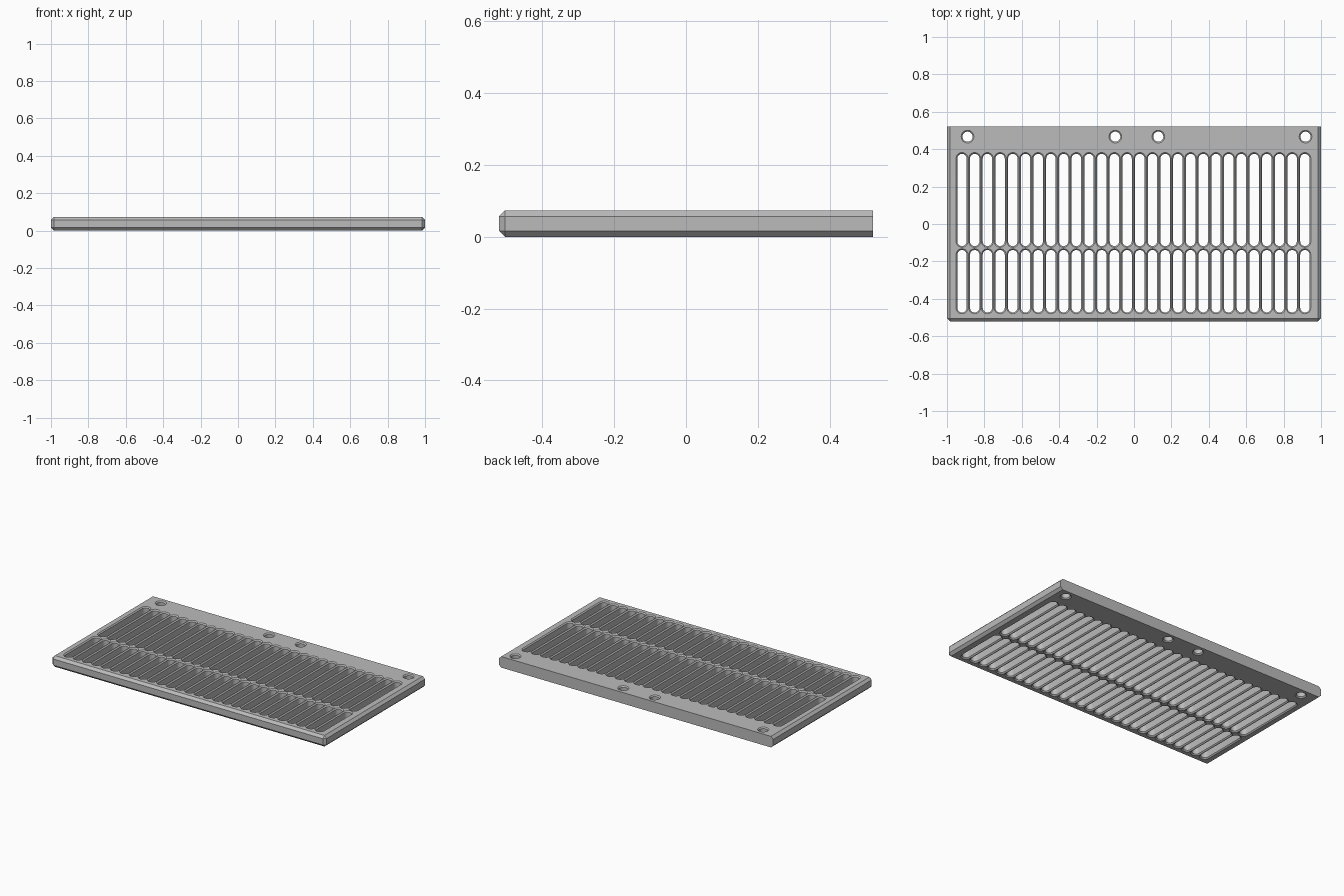
import bpy, bmesh, math

cube = bpy.data.objects.get("Cube")
if cube:
    bpy.data.objects.remove(cube, do_unlink=True)

W, D, H = 2.0, 1.04, 0.073      # plate size
EDGE, LIP = 0.016, 0.007        # chamfers of the rim and of the openings
COLUMNS, PITCH = 28, 0.0679

grey = bpy.data.materials.new("plain grey")
grey.use_nodes = True
colour = (0.5, 0.5, 0.5, 1)
grey.diffuse_color = colour
grey.node_tree.nodes["Principled BSDF"].inputs["Base Color"].default_value = colour


def make_object(name, bm):
    bmesh.ops.recalc_face_normals(bm, faces=bm.faces)
    mesh = bpy.data.meshes.new(name)
    bm.to_mesh(mesh)
    bm.free()
    mesh.materials.append(grey)
    obj = bpy.data.objects.new(name, mesh)
    bpy.context.collection.objects.link(obj)
    return obj


def outline(x, y0, y1, r, steps=12):
    """Capsule between two arc centres; a circle if they coincide."""
    points = []
    for start, y in ((0, y1), (math.pi, y0)):
        for i in range(steps + (y0 != y1)):
            a = start + math.pi * i / steps
            points.append((x + r * math.cos(a), y + r * math.sin(a)))
    return points


def add_opening(bm, x, y0, y1, r, lip):
    """Through-hole cutter flaring out at both surfaces."""
    over = 0.001
    loops = []
    for z, radius in ((-over, r + lip + over), (lip, r),
                      (H - lip, r), (H + over, r + lip + over)):
        loops.append([bm.verts.new((px, py, z)) for px, py in outline(x, y0, y1, radius)])
    for low, high in zip(loops, loops[1:]):
        for i in range(len(low)):
            j = (i + 1) % len(low)
            bm.faces.new((low[i], low[j], high[j], high[i]))
    bm.faces.new(loops[0][::-1])
    bm.faces.new(loops[-1])


# Plate: chamfered all round except at the square back face
bm = bmesh.new()
bmesh.ops.create_cube(bm, size=1)
for v in bm.verts:
    v.co = (v.co.x * W, v.co.y * D, (v.co.z + 0.5) * H)
rim = [e for e in bm.edges
       if not all(v.co.y > 0 for v in e.verts)]
bmesh.ops.bevel(bm, geom=rim, offset=EDGE, segments=1, affect='EDGES')
plate = make_object("vent_plate", bm)

# Openings: two rows of long slots and the mounting holes at the back
bm = bmesh.new()
SLOT_R = 0.025
for i in range(COLUMNS):
    x = -0.003 + (i - (COLUMNS - 1) / 2) * PITCH
    for front, back in ((-0.48, -0.132), (-0.125, 0.382)):
        inset = SLOT_R + LIP
        add_opening(bm, x, front + inset, back - inset, SLOT_R, LIP)
for x in (-0.89, -0.10, 0.13, 0.917):
    add_opening(bm, x, 0.467, 0.467, 0.027, LIP)
cutter = make_object("opening_cutter", bm)
cutter.hide_render = True

cut = plate.modifiers.new("openings", 'BOOLEAN')
cut.operation = 'DIFFERENCE'
cut.solver = 'EXACT'
cut.object = cutter
bpy.context.view_layer.objects.active = plate
for obj in bpy.context.selected_objects:
    obj.select_set(False)
plate.select_set(True)
bpy.ops.object.modifier_apply(modifier=cut.name)
bpy.data.objects.remove(cutter, do_unlink=True)
bpy.ops.object.shade_smooth_by_angle(angle=math.radians(30))
